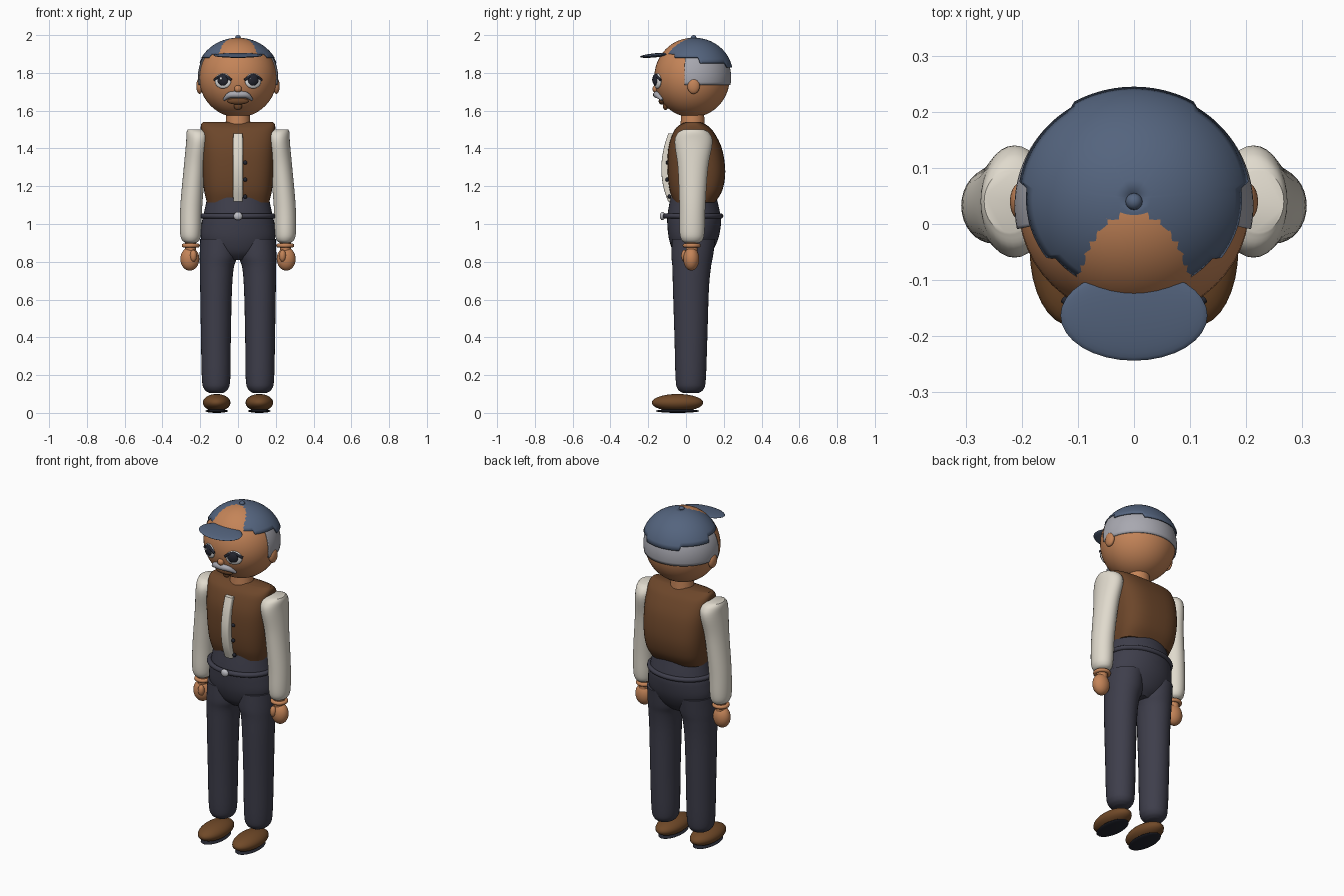
import bpy, bmesh, math
from mathutils import Vector

if "Cube" in bpy.data.objects:
    bpy.data.objects.remove(bpy.data.objects["Cube"])


def lin(c):
    c /= 255
    return c / 12.92 if c < 0.04045 else ((c + 0.055) / 1.055) ** 2.4


def material(name, r, g, b):
    m = bpy.data.materials.new(name)
    m.use_nodes = True
    col = (lin(r), lin(g), lin(b), 1)
    m.diffuse_color = col
    m.node_tree.nodes["Principled BSDF"].inputs["Base Color"].default_value = col
    return m


CAP = material("slate blue", 84, 100, 126)
SKIN = material("skin", 196, 132, 88)
HAIR = material("grey hair", 168, 168, 176)
VEST = material("vest brown", 108, 70, 42)
SHIRT = material("cream", 224, 218, 205)
PANTS = material("charcoal", 62, 62, 75)
DARK = material("near black", 36, 38, 48)
SHOE = material("shoe brown", 112, 73, 40)
WHITE = material("eye white", 238, 238, 238)
METAL = material("silver", 190, 190, 196)


def finish(name, bm, mat, angle=40):
    bmesh.ops.recalc_face_normals(bm, faces=bm.faces)
    me = bpy.data.meshes.new(name)
    bm.to_mesh(me)
    bm.free()
    me.materials.append(mat)
    ob = bpy.data.objects.new(name, me)
    bpy.context.collection.objects.link(ob)
    bpy.ops.object.select_all(action='DESELECT')
    ob.select_set(True)
    bpy.context.view_layer.objects.active = ob
    bpy.ops.object.shade_smooth_by_angle(angle=math.radians(angle))
    return ob


def ball(name, loc, radii, mat, tilt=0, seg=32):
    bm = bmesh.new()
    bmesh.ops.create_uvsphere(bm, u_segments=seg, v_segments=seg // 2, radius=1)
    bmesh.ops.scale(bm, vec=radii, verts=bm.verts)
    ob = finish(name, bm, mat)
    ob.location = loc
    ob.rotation_euler.x = tilt
    return ob


def smooth_rows(rows, steps=5):
    """Catmull-Rom through the cross-section rows."""
    rows = [Vector(r) for r in rows]
    out = []
    for i in range(len(rows) - 1):
        a, b, c, d = rows[max(i - 1, 0)], rows[i], rows[i + 1], rows[min(i + 2, len(rows) - 1)]
        for k in range(steps):
            t = k / steps
            out.append(0.5 * (2 * b + (c - a) * t + (2 * a - 5 * b + 4 * c - d) * t * t
                              + (3 * b - a - 3 * c + d) * t ** 3))
    return out + [rows[-1]]


def loft(name, rows, mat, power=2, seg=32, steps=5, mirror=1):
    """Rows are z, centre x, centre y, radius x, radius y."""
    bm = bmesh.new()
    rings = []
    for z, cx, cy, rx, ry in smooth_rows(rows, steps):
        ring = []
        for i in range(seg):
            c, s = math.cos(math.tau * i / seg), math.sin(math.tau * i / seg)
            x = cx + rx * math.copysign(abs(c) ** (2 / power), c)
            y = cy + ry * math.copysign(abs(s) ** (2 / power), s)
            ring.append(bm.verts.new((mirror * x, y, z)))
        rings.append(ring)
    for a, b in zip(rings, rings[1:]):
        for i in range(seg):
            j = (i + 1) % seg
            bm.faces.new((a[i], a[j], b[j], b[i]))
    bm.faces.new(rings[0])
    bm.faces.new(rings[-1])
    return finish(name, bm, mat)


def shell(name, centre, radii, low, high, start, end, mat, cols=120, rows=10):
    """Band of an ellipsoid between a stepped lower rim and a top height."""
    bm = bmesh.new()
    grid = []
    for i in range(cols + 1):
        t = start + (end - start) * i / cols
        c, s = math.cos(t), math.sin(t)
        bottom = math.asin((low(c, s) - centre[2]) / radii[2])
        top = math.asin((high - centre[2]) / radii[2])
        line = []
        for k in range(rows + 1):
            p = bottom + (top - bottom) * k / rows
            line.append(bm.verts.new((centre[0] + radii[0] * math.cos(p) * c,
                                      centre[1] + radii[1] * math.cos(p) * s,
                                      centre[2] + radii[2] * math.sin(p))))
        grid.append(line)
    for a, b in zip(grid, grid[1:]):
        for k in range(rows):
            bm.faces.new((a[k], b[k], b[k + 1], a[k + 1]))
    bmesh.ops.remove_doubles(bm, verts=bm.verts, dist=0.0002)
    ob = finish(name, bm, mat, 60)
    mod = ob.modifiers.new("thickness", 'SOLIDIFY')
    mod.thickness = 0.006
    return ob


def ring(name, loc, rx, ry, thick, mat):
    bm = bmesh.new()
    n, m = 40, 10
    v = [[bm.verts.new((loc[0] + (rx + thick * math.cos(q)) * math.cos(p),
                        loc[1] + (ry + thick * math.cos(q)) * math.sin(p),
                        loc[2] + thick * math.sin(q)))
          for q in (math.tau * j / m for j in range(m))]
         for p in (math.tau * i / n for i in range(n))]
    for i in range(n):
        for j in range(m):
            a, b = v[i], v[(i + 1) % n]
            bm.faces.new((a[j], b[j], b[(j + 1) % m], a[(j + 1) % m]))
    return finish(name, bm, mat)


HEAD, HEAD_R = (0, 0.032, 1.775), (0.206, 0.2, 0.21)


def face_y(x, z):
    return HEAD[1] - HEAD_R[1] * math.sqrt(1 - (x / HEAD_R[0]) ** 2 - ((z - HEAD[2]) / HEAD_R[2]) ** 2)


def face_strand(name, points, mat):
    """Tapered tube over the face; points are x, z, thickness."""
    cu = bpy.data.curves.new(name, 'CURVE')
    cu.dimensions = '3D'
    cu.bevel_depth = 1
    cu.bevel_resolution = 3
    cu.use_fill_caps = True
    sp = cu.splines.new('POLY')
    rows = smooth_rows(points)
    sp.points.add(len(rows) - 1)
    for p, (x, z, r) in zip(sp.points, rows):
        p.co = (x, face_y(x, z) - 0.008, z, 1)
        p.radius = r
    sp.use_smooth = True
    cu.materials.append(mat)
    bpy.context.collection.objects.link(bpy.data.objects.new(name, cu))


# Head, neck and hair
ball("head", HEAD, HEAD_R, SKIN, seg=48)
loft("neck", [(1.48, 0, 0.035, 0.07, 0.066), (1.6, 0, 0.035, 0.06, 0.06)], SKIN)
shell("hair", HEAD, (0.213, 0.207, 0.216), lambda c, s: 1.735, 1.89, -0.2, math.pi + 0.2, HAIR)


# Cap with stepped rim, button and brim
def cap_rim(c, s):
    x, y = 0.207 * c, 0.045 + 0.193 * s
    if y < -0.07:
        return 1.9
    if y < 0.07:
        return 1.882
    return 1.83 if abs(x) < 0.11 else 1.852


shell("cap", (0, 0.045, 1.79), (0.218, 0.204, 0.196), cap_rim, 1.9859, 0, math.tau, CAP)
ball("cap_button", (0, 0.04, 1.986), (0.015, 0.015, 0.014), CAP, seg=16)
ball("cap_brim", (0, -0.163, 1.893), (0.131, 0.081, 0.011), CAP, 0.1)

# Facial features
ball("nose", (0, face_y(0, 1.715), 1.715), (0.02, 0.018, 0.02), SKIN, seg=16)
ball("mouth", (0, face_y(0, 1.65), 1.65), (0.056, 0.016, 0.018), VEST)
ball("chin_tuft", (0, face_y(0, 1.625), 1.625), (0.022, 0.014, 0.022), VEST)
face_strand("moustache", [(-0.074, 1.658, 0.007), (-0.045, 1.682, 0.016), (0, 1.685, 0.018),
                          (0.045, 1.682, 0.016), (0.074, 1.658, 0.007)], HAIR)
for side, s in (("left", 1), ("right", -1)):
    x, z = 0.08 * s, 1.757
    y = face_y(x, z)
    white = ball(side + "_eye_white", (x, y, z), (0.046, 0.014, 0.04), WHITE)
    iris = ball(side + "_iris", (x, y - 0.009, z + 0.005), (0.03, 0.014, 0.03), DARK)
    glint = ball(side + "_eye_glint", (x - 0.01, y - 0.021, z + 0.013), (0.007, 0.004, 0.007), WHITE, seg=12)
    for part in (white, iris, glint):
        part.rotation_euler.z = 0.38 * s
    face_strand(side + "_upper_lid", [(x - 0.045, z + 0.005, 0.007), (x, z + 0.03, 0.009),
                                      (x + 0.045, z + 0.005, 0.007)], DARK)
    ball(side + "_ear", (0.203 * s, 0.04, 1.73), (0.018, 0.033, 0.041), SKIN)

# Vest, shirt placket and buttons
loft("vest", [(1.115, 0, 0.045, 0.165, 0.11), (1.18, 0, 0.053, 0.18, 0.14), (1.28, 0, 0.055, 0.19, 0.153),
              (1.4, 0, 0.048, 0.195, 0.142), (1.49, 0, 0.04, 0.197, 0.105), (1.525, 0, 0.037, 0.196, 0.07),
              (1.54, 0, 0.037, 0.185, 0.04)], VEST, power=3, seg=48)
loft("shirt_placket", [(1.12, 0, -0.06, 0.025, 0.035), (1.2, 0, -0.085, 0.026, 0.036),
                       (1.3, 0, -0.094, 0.026, 0.037), (1.4, 0, -0.082, 0.026, 0.036),
                       (1.48, 0, -0.06, 0.025, 0.034)], SHIRT, power=6)
for i, (y, z) in enumerate(((-0.088, 1.145), (-0.1, 1.235), (-0.098, 1.325))):
    ball("vest_button_%d" % (i + 1), (0.038, y, z), (0.011, 0.009, 0.011), DARK, seg=16)

# Trousers waist, belt and buckle
loft("hips", [(0.81, 0, 0.035, 0.07, 0.06), (0.85, 0, 0.035, 0.15, 0.1), (0.92, 0, 0.04, 0.195, 0.13),
              (1.0, 0, 0.043, 0.193, 0.142), (1.05, 0, 0.042, 0.182, 0.14),
              (1.14, 0, 0.04, 0.163, 0.122)], PANTS, seg=40)
ring("belt", (0, 0.037, 1.042), 0.187, 0.147, 0.014, PANTS)
ball("belt_buckle", (0, -0.125, 1.042), (0.024, 0.014, 0.022), METAL, seg=16)

# Limbs and shoes
for side, s in (("left", 1), ("right", -1)):
    loft(side + "_leg", [(0.105, 0.116, 0.025, 0.035, 0.04), (0.125, 0.116, 0.025, 0.062, 0.068),
                         (0.18, 0.116, 0.025, 0.075, 0.08), (0.4, 0.117, 0.026, 0.079, 0.087),
                         (0.65, 0.116, 0.026, 0.084, 0.095), (0.77, 0.112, 0.03, 0.09, 0.102),
                         (0.83, 0.103, 0.033, 0.1, 0.11), (0.92, 0.1, 0.04, 0.1, 0.115)], PANTS, mirror=s)
    loft(side + "_sleeve", [(0.9, 0.25, 0.032, 0.025, 0.035), (0.915, 0.25, 0.032, 0.046, 0.055),
                            (0.96, 0.251, 0.032, 0.056, 0.066), (1.1, 0.247, 0.034, 0.058, 0.069),
                            (1.3, 0.229, 0.037, 0.058, 0.08), (1.43, 0.213, 0.04, 0.062, 0.1),
                            (1.48, 0.213, 0.04, 0.06, 0.085), (1.5, 0.222, 0.04, 0.045, 0.055)],
         SHIRT, mirror=s)
    loft(side + "_wrist", [(0.84, 0.252, 0.03, 0.028, 0.03), (0.92, 0.25, 0.03, 0.03, 0.032)], SKIN, mirror=s)
    ring(side + "_cuff", (0.25 * s, 0.03, 0.886), 0.037, 0.037, 0.011, SKIN)
    ball(side + "_hand", (0.255 * s, 0.028, 0.815), (0.05, 0.042, 0.062), SKIN)
    ball(side + "_thumb", (0.236 * s, -0.008, 0.832), (0.018, 0.018, 0.032), SKIN, seg=16)
    ball(side + "_shoe", (0.113 * s, -0.045, 0.054), (0.073, 0.136, 0.046), SHOE)
    ball(side + "_sole", (0.113 * s, -0.045, 0.01), (0.06, 0.115, 0.01), DARK)
